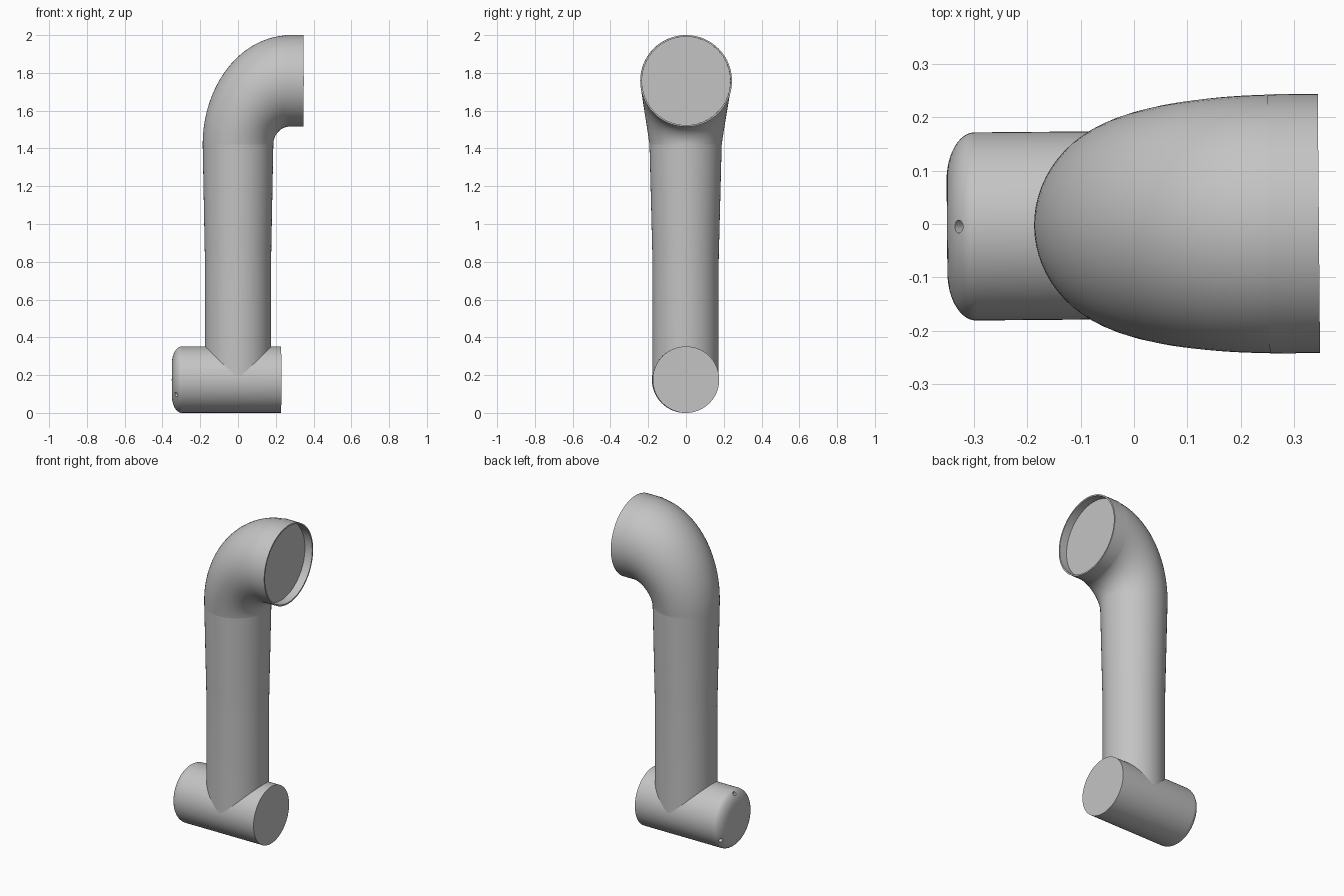
import bpy, bmesh
from math import sin, cos, pi, radians
from mathutils import Vector, Matrix

SIDES = 64
TURN = radians(0.5)

cube = bpy.data.objects.get("Cube")
if cube:
    bpy.data.objects.remove(cube, do_unlink=True)

grey = bpy.data.materials.new("plain grey")
grey.use_nodes = True
colour = (0.55, 0.55, 0.55, 1)
grey.diffuse_color = colour
grey.node_tree.nodes["Principled BSDF"].inputs["Base Color"].default_value = colour


def loft(name, sections, cap_start=True, cap_end=True):
    """Skin rings given as (centre x, centre z, axis tilt from up, in-plane radius, y radius)."""
    bm = bmesh.new()
    rings = []
    for x, z, tilt, r, ry in sections:
        across = Vector((cos(tilt), 0, -sin(tilt)))
        rings.append([bm.verts.new(Vector((x, 0, z)) + across * r * cos(a) + Vector((0, ry * sin(a), 0)))
                      for a in (2 * pi * i / SIDES for i in range(SIDES))])
    for low, high in zip(rings, rings[1:]):
        for i in range(SIDES):
            j = (i + 1) % SIDES
            bm.faces.new((low[i], low[j], high[j], high[i]))
    if cap_start:
        bm.faces.new(rings[0][::-1])
    if cap_end:
        bm.faces.new(rings[-1])
    bmesh.ops.recalc_face_normals(bm, faces=bm.faces)
    mesh = bpy.data.meshes.new(name)
    bm.to_mesh(mesh)
    bm.free()
    mesh.materials.append(grey)
    ob = bpy.data.objects.new(name, mesh)
    bpy.context.collection.objects.link(ob)
    ob.location.y = -0.002
    ob.rotation_euler.z = TURN
    return ob


def smooth(ob):
    bpy.ops.object.select_all(action='DESELECT')
    ob.select_set(True)
    bpy.context.view_layer.objects.active = ob
    bpy.ops.object.shade_smooth_by_angle(angle=radians(35))


# Base tube lying along x, with a rounded closed end
R = 0.176
FLAT, ROUND_X, ROUND_R = 0.086, 0.053, 0.09
base_rings = []
for k in range(13):
    a = pi / 2 * k / 12
    r = FLAT + ROUND_R * sin(a)
    base_rings.append((-0.297 - ROUND_X * cos(a), R, pi / 2, r, r))
base_rings.append((0.228, R, pi / 2, R, R))
base_tube = loft("base_tube", base_rings)

# Three small holes drilled diagonally into the rounded end
bm = bmesh.new()
for k in range(3):
    spin = Matrix.Rotation(2 * pi * k / 3, 4, 'X')
    place = Matrix.Translation((-0.326, 0, 0.156)) @ Matrix.Rotation(radians(-45), 4, 'Y')
    bmesh.ops.create_cone(bm, cap_ends=True, segments=20, radius1=0.012, radius2=0.012, depth=0.07,
                          matrix=Matrix.Translation((0, 0, R)) @ spin @ place)
cutter_mesh = bpy.data.meshes.new("hole_cutter")
bm.to_mesh(cutter_mesh)
bm.free()
cutter_mesh.materials.append(grey)
cutter = bpy.data.objects.new("hole_cutter", cutter_mesh)
bpy.context.collection.objects.link(cutter)
cutter.location, cutter.rotation_euler = base_tube.location, base_tube.rotation_euler
cutter.hide_render = True
cutter.hide_set(True)
drill = base_tube.modifiers.new("drill", 'BOOLEAN')
drill.object = cutter
drill.solver = 'EXACT'

# Upright tube, widening gently near the top
upright_rings = [(0, R, 0, 0.175, 0.175), (0, 0.8, 0, 0.175, 0.175)]
for k in range(1, 9):
    t = k / 8
    r = 0.175 + 0.012 * t
    upright_rings.append((0, 0.8 + 0.62 * t, 0, r, r + 0.004 * t))
upright = loft("upright_tube", upright_rings, cap_end=False)

# Elbow, growing from the upright to the wide mouth
CX, CZ = 0.275, 1.42
elbow_rings = []
for k in range(33):
    a = pi / 2 * k / 32
    outer = Vector((CX - 0.462 * cos(a), CZ + 0.579 * sin(a)))
    inner = Vector((CX - 0.088 * cos(a), CZ + 0.096 * sin(a)))
    mid = (outer + inner) / 2
    span = inner - outer
    tilt = (Vector((1, 0))).angle_signed(span)
    elbow_rings.append((mid.x, mid.y, tilt, span.length / 2, 0.191 + 0.051 * sin(a)))
elbow = loft("elbow", elbow_rings, cap_start=False, cap_end=False)

# Mouth collar with a thin rim and a recessed disc
MZ = 1.7575
collar = loft("mouth_collar", [(x, MZ, pi / 2, r, r) for x, r in
              ((0.252, 0.2425), (0.346, 0.2425), (0.346, 0.234), (0.296, 0.234))], cap_start=False)

for part in (base_tube, upright, elbow, collar):
    smooth(part)
